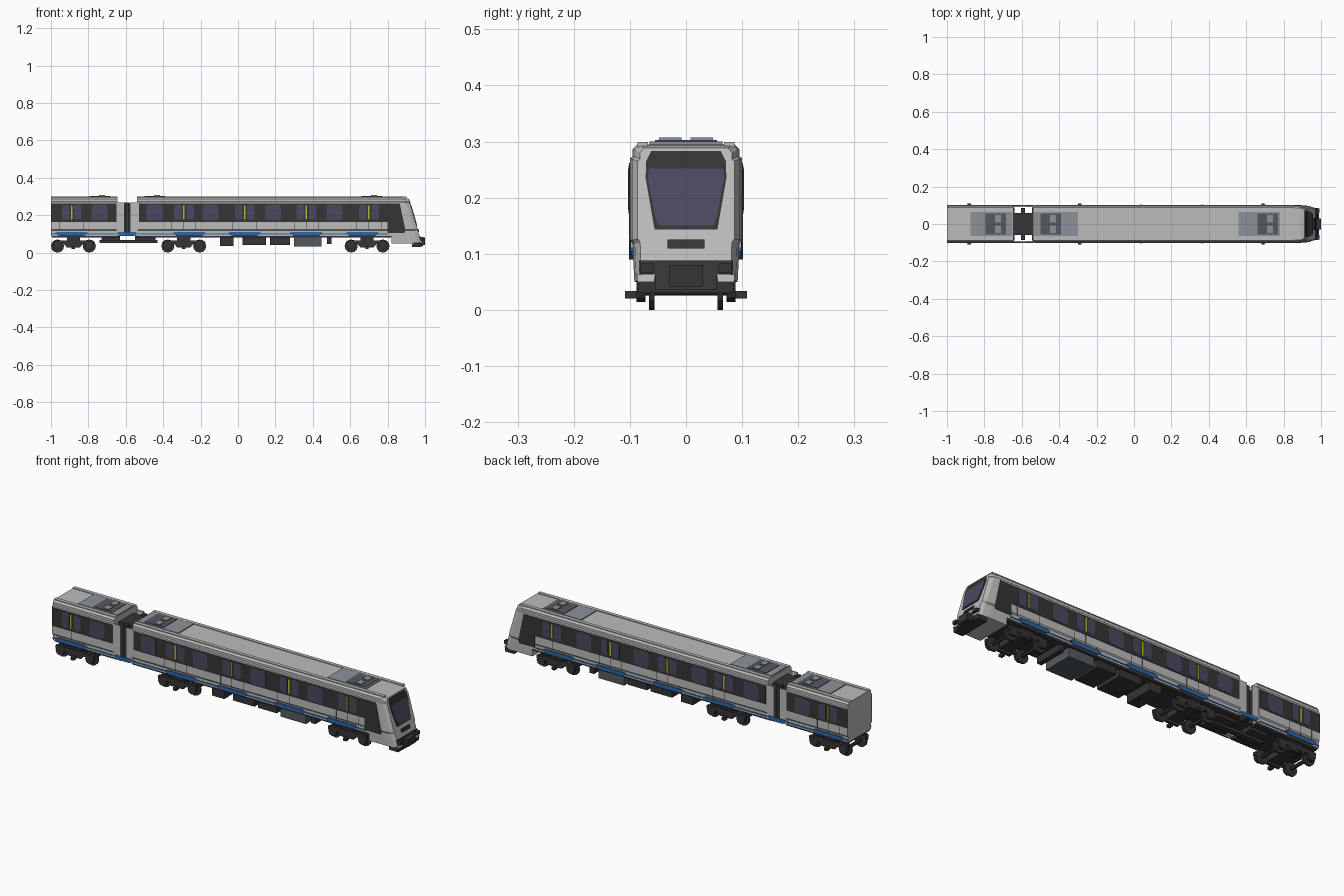
import bpy, bmesh, math
from mathutils import Matrix

cube = bpy.data.objects.get("Cube")
if cube:
    bpy.data.objects.remove(cube)


def material(name, rgb):
    m = bpy.data.materials.new(name)
    m.use_nodes = True
    m.diffuse_color = (*rgb, 1)
    m.node_tree.nodes["Principled BSDF"].inputs["Base Color"].default_value = (*rgb, 1)
    return m


GREY = material("light grey", (0.50, 0.50, 0.50))
DARK = material("charcoal", (0.035, 0.035, 0.035))
GLASS = material("violet glass", (0.068, 0.064, 0.115))
BLUE = material("blue", (0.03, 0.13, 0.38))
STEEL = material("blue grey", (0.26, 0.29, 0.32))
SLATE = material("slate", (0.09, 0.10, 0.115))
LIME = material("lime", (0.42, 0.55, 0.02))


def prism(bm, a, b):
    """Solid between two matching loops of points."""
    va, vb = [bm.verts.new(p) for p in a], [bm.verts.new(p) for p in b]
    bm.faces.new(va)
    bm.faces.new(vb[::-1])
    for i in range(len(va)):
        j = (i + 1) % len(va)
        bm.faces.new((va[i], vb[i], vb[j], va[j]))


def box(bm, x0, x1, y0, y1, z0, z1):
    q = [(y0, z0), (y1, z0), (y1, z1), (y0, z1)]
    prism(bm, [(x0, *p) for p in q], [(x1, *p) for p in q])


def both(bm, x0, x1, y0, y1, z0, z1):
    """Box on the left and its mirror on the right."""
    box(bm, x0, x1, y0, y1, z0, z1)
    box(bm, x0, x1, -y1, -y0, z0, z1)


def side(bm, pts, y0, y1):
    """Side plate from an x-z outline, on both sides."""
    for s in (1, -1):
        prism(bm, [(x, s * y0, z) for x, z in pts], [(x, s * y1, z) for x, z in pts])


def rounded(x0, x1, z0, z1, c):
    return [(x0 + c, z0), (x1 - c, z0), (x1, z0 + c), (x1, z1 - c),
            (x1 - c, z1), (x0 + c, z1), (x0, z1 - c), (x0, z0 + c)]


def nose(z):
    return 0.976 - 0.29 * (z - 0.07)


def front(bm, pts, t):
    """Plate on the sloping nose from a y-z outline."""
    prism(bm, [(nose(z) - 0.004, y, z) for y, z in pts], [(nose(z) + t, y, z) for y, z in pts])


def cyl(bm, x, y, z, r, w, n=12):
    m = Matrix.Translation((x, y, z)) @ Matrix.Rotation(math.pi / 2, 4, "X")
    bmesh.ops.create_cone(bm, cap_ends=True, segments=n, radius1=r, radius2=r, depth=w, matrix=m)


def finish(name, bm, mat):
    bmesh.ops.recalc_face_normals(bm, faces=bm.faces)
    me = bpy.data.meshes.new(name)
    bm.to_mesh(me)
    bm.free()
    me.materials.append(mat)
    ob = bpy.data.objects.new(name, me)
    bpy.context.collection.objects.link(ob)
    return ob


# Car bodies: one cross-section, extruded
HALF = [(0.094, 0.088), (0.095, 0.118), (0.100, 0.124), (0.100, 0.270),
        (0.095, 0.274), (0.095, 0.286), (0.087, 0.295)]
SECTION = HALF + [(-y, z) for y, z in HALF[::-1]]
for name, x0, x1 in (("rear_car_body", -1.0, -0.645), ("front_car_body", -0.54, 0.82)):
    bm = bmesh.new()
    prism(bm, [(x0, *p) for p in SECTION], [(x1, *p) for p in SECTION])
    finish(name, bm, GREY)

# Cab: same section with a deeper skirt, lofted to the sloping nose
CAB = [(0.092, 0.05)] + HALF
CAB = CAB + [(-y, z) for y, z in CAB[::-1]]
bm = bmesh.new()
rings = [[bm.verts.new((0.82, y, z)) for y, z in CAB]]
for back, sy, sz in ((0.055, 1, 1), (0.02, 0.96, 0.99), (0.0, 0.86, 0.95)):
    ring = []
    for y, z in CAB:
        zz = 0.17 + (z - 0.17) * sz
        ring.append(bm.verts.new((nose(zz) - back, y * sy, zz)))
    rings.append(ring)
for r, s in zip(rings, rings[1:]):
    for i in range(len(r)):
        j = (i + 1) % len(r)
        bm.faces.new((r[i], r[j], s[j], s[i]))
bm.faces.new(rings[0])
bm.faces.new(rings[-1])
finish("cab", bm, GREY)

# Gangway bellows and the thin wall panels beside it
bm = bmesh.new()
box(bm, -0.65, -0.535, -0.06, 0.06, 0.09, 0.265)
both(bm, -0.603, -0.582, 0.055, 0.085, 0.09, 0.268)
finish("gangway", bm, DARK)
bm = bmesh.new()
for x0, x1 in ((-0.65, -0.608), (-0.577, -0.535)):
    both(bm, x0, x1, 0.092, 0.099, 0.09, 0.268)
finish("gangway_side_panels", bm, GREY)

# Window bands and cab side windows
bm = bmesh.new()
for x0, x1 in ((-1.0, -0.65), (-0.53, 0.80)):
    side(bm, [(x0, 0.165), (x1, 0.165), (x1, 0.262), (x0, 0.262)], 0.098, 0.1015)
side(bm, [(0.80, 0.105), (0.89, 0.105), (0.895, 0.12), (0.865, 0.262), (0.80, 0.262)], 0.098, 0.1015)
finish("window_bands", bm, DARK)

# Glass: two panes in each door, one wide window between doors
DOORS = (-0.89, -0.29, 0.035, 0.365, 0.70)
bm = bmesh.new()
for x in DOORS:
    for a, b in ((-0.052, -0.01), (0.014, 0.054)):
        side(bm, rounded(x + a, x + b, 0.176, 0.256, 0.008), 0.1, 0.1025)
for x in (-0.74, -0.445, -0.147, 0.188, 0.515):
    side(bm, rounded(x - 0.043, x + 0.043, 0.172, 0.256, 0.01), 0.1, 0.1025)
finish("side_windows", bm, GLASS)

# Door marker strips and lower door seams
bm = bmesh.new()
for x in DOORS:
    side(bm, rounded(x - 0.004, x + 0.004, 0.178, 0.252, 0.002), 0.1, 0.103)
finish("door_marker_strips", bm, LIME)
bm = bmesh.new()
for x in DOORS:
    for d in (-0.065, 0, 0.065):
        both(bm, x + d - 0.001, x + d + 0.001, 0.098, 0.1005, 0.118, 0.166)
finish("door_seams", bm, DARK)

# Blue sill line with tapered steps below the doors
bm = bmesh.new()
for x0, x1 in ((-1.0, -0.61), (-0.575, 0.80)):
    both(bm, x0, x1, 0.09, 0.097, 0.097, 0.103)
for x, w in ((-0.89, 0.09), (-0.593, 0.056), (-0.26, 0.09), (0.035, 0.09), (0.365, 0.09), (0.665, 0.09)):
    side(bm, [(x - w, 0.104), (x - w + 0.02, 0.09), (x + w - 0.02, 0.09), (x + w, 0.104),
              (x + w - 0.012, 0.111), (x - w + 0.012, 0.111)], 0.094, 0.102)
finish("blue_sill", bm, BLUE)

# Roof units with fans
bm = bmesh.new()
fans = bmesh.new()
caps = bmesh.new()
for x0, x1, d in ((-0.875, -0.65, 1), (-0.30, -0.535, 1), (0.56, 0.78, 1)):
    a, b = min(x0, x1), max(x0, x1)
    box(bm, a, b, -0.065, 0.065, 0.29, 0.300)
    f = {-0.875: -0.74, -0.30: -0.445, 0.56: 0.715}[x0]
    box(fans, f - 0.055, f + 0.055, -0.055, 0.055, 0.295, 0.3025)
    both(caps, f - 0.016 + 0.012, f + 0.028, 0.008, 0.048, 0.295, 0.307)
finish("roof_units", bm, STEEL)
finish("roof_fan_grilles", fans, SLATE)
finish("roof_fan_covers", caps, STEEL)

# Roof panel with raised edges
bm = bmesh.new()
for x0, x1 in ((-1.0, -0.645), (-0.54, 0.90)):
    both(bm, x0, x1, 0.068, 0.086, 0.29, 0.299)
finish("roof_edge_rails", bm, GREY)

# Nose: dark mask, windscreen, number plate recess, lower apron, lamps
bm = bmesh.new()
front(bm, [(-0.056, 0.143), (0.056, 0.143), (0.072, 0.235), (0.071, 0.265),
           (0.062, 0.283), (-0.062, 0.283), (-0.071, 0.265), (-0.072, 0.235)], 0.002)
front(bm, [(-0.033, 0.109), (0.033, 0.109), (0.033, 0.125), (-0.033, 0.125)], 0.005)
front(bm, [(-0.083, 0.064), (0.083, 0.064), (0.083, 0.088), (-0.083, 0.088)], 0.003)
front(bm, [(-0.055, 0.035), (0.055, 0.035), (0.055, 0.066), (-0.055, 0.066)], 0.003)
finish("nose_mask", bm, DARK)
bm = bmesh.new()
front(bm, [(-0.048, 0.150), (0.048, 0.150), (0.055, 0.165), (0.068, 0.235),
           (0.066, 0.252), (-0.066, 0.252), (-0.068, 0.235), (-0.055, 0.165)], 0.004)
finish("windscreen", bm, GLASS)
bm = bmesh.new()
for s in (1, -1):
    front(bm, [(s * 0.056, 0.05), (s * 0.086, 0.05), (s * 0.086, 0.063), (s * 0.056, 0.063)], 0.004)
finish("head_lamps", bm, GREY)

# Coupler and bumper blocks
bm = bmesh.new()
box(bm, 0.94, 1.0, -0.03, 0.03, 0.042, 0.08)
both(bm, 0.95, 0.992, 0.058, 0.082, 0.067, 0.083)
box(bm, 0.93, 0.982, -0.085, 0.085, 0.03, 0.05)
finish("coupler", bm, DARK)

# Bogies: wheels, axles, side frames and collector shoes
for name, c in (("rear", -0.88), ("middle", -0.29), ("front", 0.69)):
    bm = bmesh.new()
    for dx in (-0.085, 0.085):
        cyl(bm, c + dx, 0, 0.035, 0.009, 0.15, 8)
        for s in (1, -1):
            cyl(bm, c + dx, s * 0.061, 0.035, 0.035, 0.010)
            cyl(bm, c + dx, s * 0.080, 0.038, 0.024, 0.016, 8)
    side(bm, [(c - 0.11, 0.045), (c - 0.05, 0.045), (c - 0.035, 0.028), (c + 0.035, 0.028),
              (c + 0.05, 0.045), (c + 0.11, 0.045), (c + 0.11, 0.062), (c + 0.045, 0.066),
              (c - 0.045, 0.066), (c - 0.11, 0.062)], 0.073, 0.088)
    box(bm, c - 0.035, c + 0.035, -0.08, 0.08, 0.04, 0.09)
    both(bm, c - 0.009, c + 0.009, 0.085, 0.109, 0.02, 0.034)
    finish(name + "_bogie", bm, DARK)

# Underframe floor, drawbar and equipment boxes
bm = bmesh.new()
box(bm, -0.995, -0.64, -0.088, 0.088, 0.08, 0.092)
box(bm, -0.545, 0.83, -0.088, 0.088, 0.08, 0.092)
box(bm, -0.74, -0.43, -0.015, 0.015, 0.052, 0.068)
for x0, x1 in ((-0.73, -0.63), (-0.55, -0.44)):
    box(bm, x0, x1, -0.06, 0.06, 0.065, 0.088)
for x0, x1, z in ((-0.095, -0.025, 0.035), (0.025, 0.15, 0.042), (0.17, 0.278, 0.042), (0.475, 0.50, 0.045)):
    box(bm, x0, x1, -0.078, 0.078, z, 0.088)
finish("underframe", bm, DARK)
bm = bmesh.new()
box(bm, 0.30, 0.447, -0.08, 0.08, 0.032, 0.088)
finish("equipment_box", bm, SLATE)
